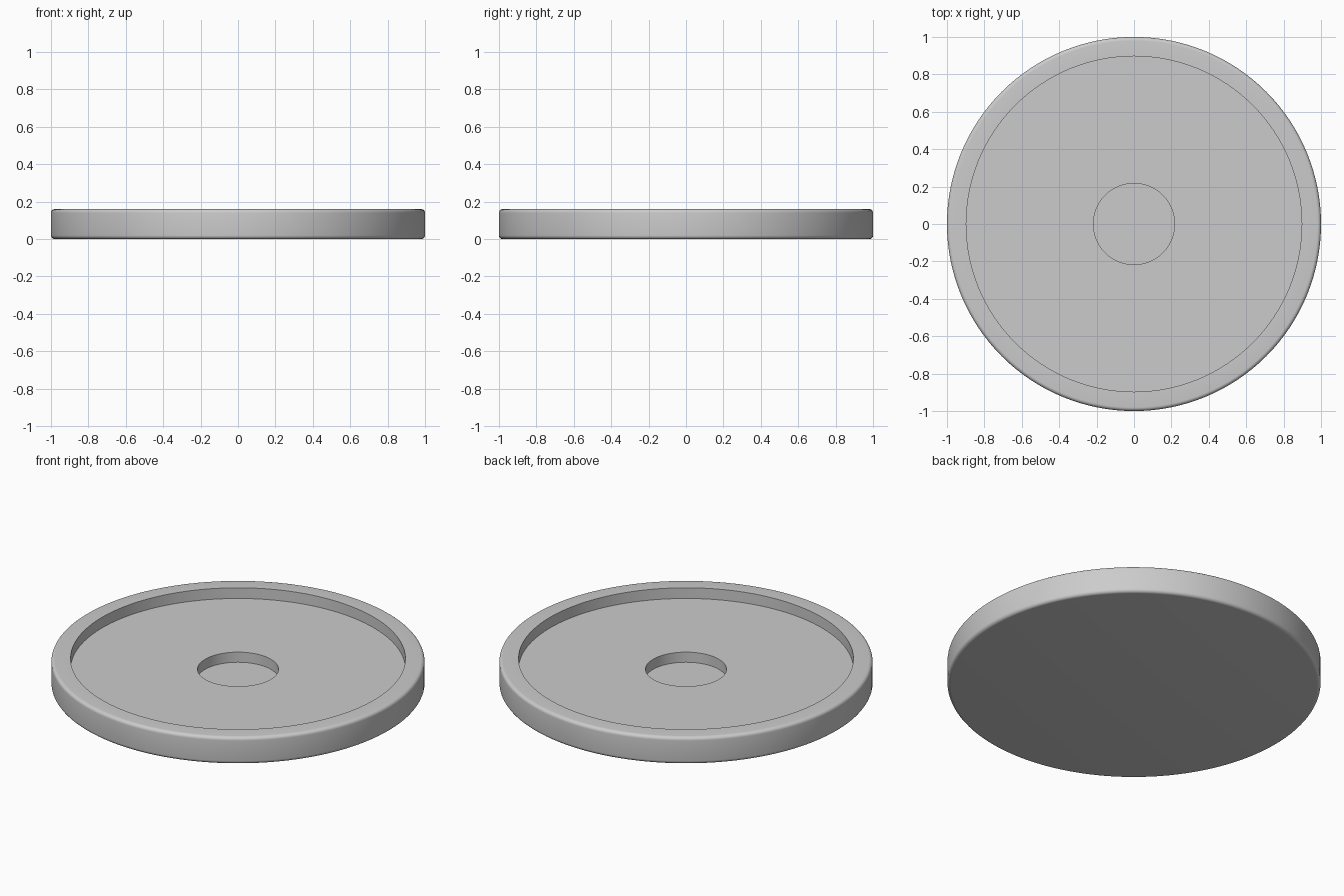
import bpy, bmesh, math

cube = bpy.data.objects.get("Cube")
if cube:
    bpy.data.objects.remove(cube, do_unlink=True)

# Dimensions
SIDES = 128
RADIUS, HEIGHT, ROUND = 1.0, 0.16, 0.02
RECESS_RADIUS, RECESS_FLOOR = 0.897, 0.097
HOLE_RADIUS, HOLE_FLOOR = 0.217, 0.037


def rounded_corner(z_centre, start):
    """Quarter-circle of the outer edge, from start degrees upward."""
    return [(RADIUS - ROUND + ROUND * math.cos(math.radians(start + i * 15)),
             z_centre + ROUND * math.sin(math.radians(start + i * 15)))
            for i in range(7)]


# Half section from the underside, round the rim, down to the pocket
profile = (rounded_corner(ROUND, -90) + rounded_corner(HEIGHT - ROUND, 0)
           + [(RECESS_RADIUS, HEIGHT), (RECESS_RADIUS, RECESS_FLOOR),
              (HOLE_RADIUS, RECESS_FLOOR), (HOLE_RADIUS, HOLE_FLOOR)])

# Turn the section into rings, then close underside and pocket floor
bm = bmesh.new()
rings = []
for r, z in profile:
    angles = [math.tau * i / SIDES for i in range(SIDES)]
    rings.append([bm.verts.new((r * math.cos(a), r * math.sin(a), z)) for a in angles])
for low, high in zip(rings, rings[1:]):
    for i in range(SIDES):
        j = (i + 1) % SIDES
        bm.faces.new((low[i], low[j], high[j], high[i]))
bm.faces.new(rings[0][::-1])
bm.faces.new(rings[-1])
bmesh.ops.recalc_face_normals(bm, faces=bm.faces)

mesh = bpy.data.meshes.new("round_tray")
bm.to_mesh(mesh)
bm.free()
tray = bpy.data.objects.new("round_tray", mesh)
bpy.context.collection.objects.link(tray)

# Plain grey
grey = bpy.data.materials.new("light_grey")
grey.use_nodes = True
colour = (0.6, 0.6, 0.6, 1)
grey.diffuse_color = colour
grey.node_tree.nodes["Principled BSDF"].inputs["Base Color"].default_value = colour
mesh.materials.append(grey)

# Smooth walls, crisp recess edges
bpy.ops.object.select_all(action="DESELECT")
tray.select_set(True)
bpy.context.view_layer.objects.active = tray
bpy.ops.object.shade_smooth_by_angle(angle=math.radians(30))
